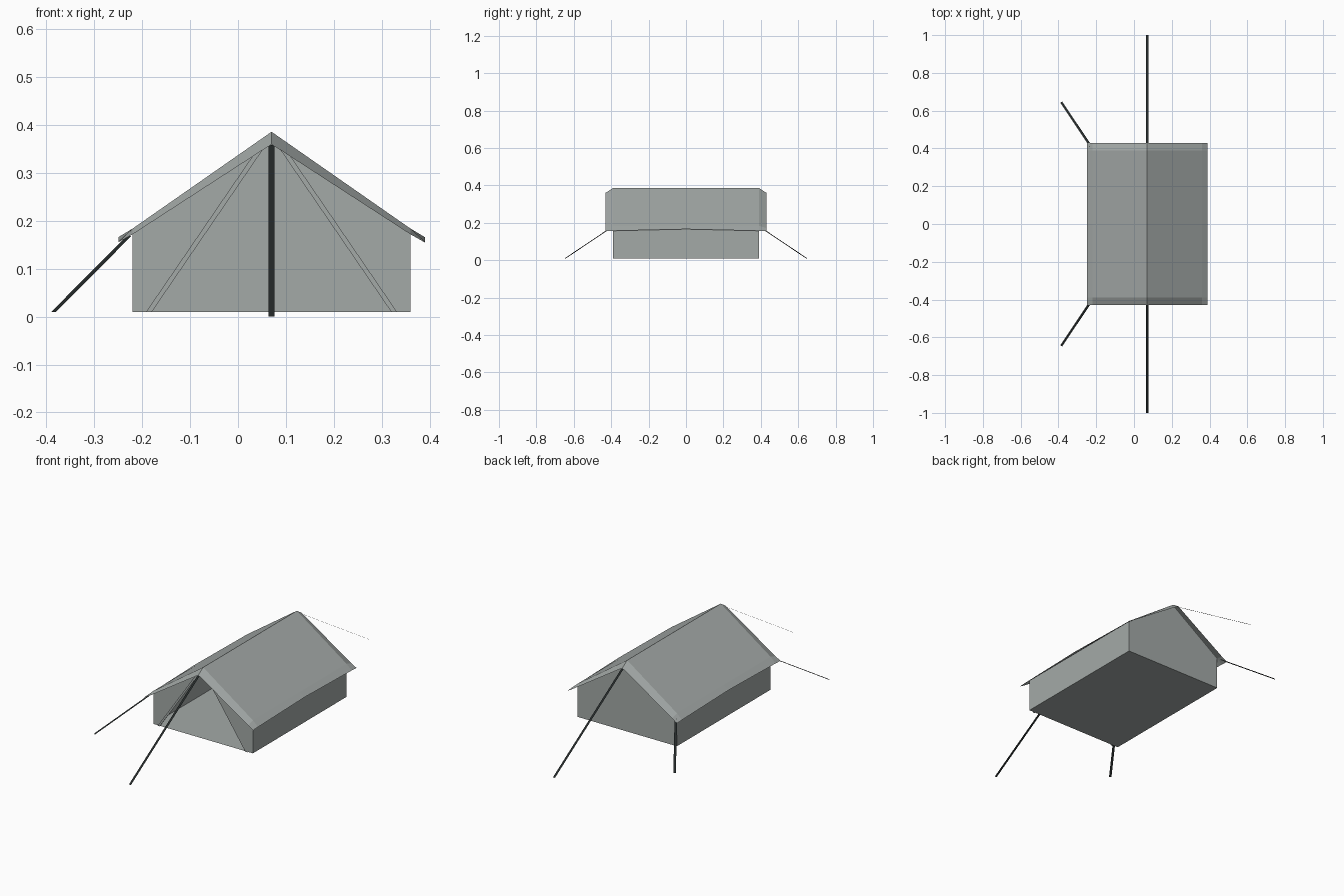
import bpy
from mathutils import Vector

if "Cube" in bpy.data.objects:
    bpy.data.objects.remove(bpy.data.objects["Cube"])

CX = 0.07                      # x of the ridge
HW, EAVE = 0.29, 0.32          # half widths of the body and of the fly
Y0, Y1 = 0.39, 0.43            # half lengths of the body and of the fly
BASE = 0.01


def material(name, rgb):
    m = bpy.data.materials.new(name)
    m.diffuse_color = (*rgb, 1)
    m.use_nodes = True
    m.node_tree.nodes["Principled BSDF"].inputs["Base Color"].default_value = m.diffuse_color
    return m


canvas = material("grey canvas", (0.37, 0.40, 0.39))
black = material("black webbing", (0.018, 0.023, 0.023))


def mesh(name, verts, faces, mat):
    me = bpy.data.meshes.new(name)
    me.from_pydata(verts, [], faces)
    me.materials.append(mat)
    ob = bpy.data.objects.new(name, me)
    bpy.context.collection.objects.link(ob)
    return ob


def ribbon(name, a, b, side, mat):
    """Flat strap from a to b, widened by the vector side."""
    a, b, s = Vector(a), Vector(b), Vector(side)
    return mesh(name, [a - s, a + s, b + s, b - s], [(0, 1, 2, 3)], mat)


# Rain fly: sloped sheet, with eaves and ends drooping past the body
offsets = [-EAVE, -HW, 0, HW, EAVE]
stations = {-Y1: (0.155, 0.172, 0.36), -Y0: (0.157, 0.184, 0.386),
            0: (0.166, 0.184, 0.386),
            Y0: (0.157, 0.184, 0.386), Y1: (0.155, 0.172, 0.36)}
verts = []
for y, (eave, wall, ridge) in stations.items():
    for dx, z in zip(offsets, (eave, wall, ridge, wall, eave)):
        verts.append((CX + dx, y, z))
faces = [(5 * r + c, 5 * r + c + 1, 5 * r + c + 6, 5 * r + c + 5)
         for r in range(4) for c in range(4)]
mesh("rain_fly", verts, faces, canvas)

# Floor
mesh("floor", [(CX - HW, -Y0, BASE), (CX + HW, -Y0, BASE),
               (CX + HW, Y0, BASE), (CX - HW, Y0, BASE)], [(0, 1, 2, 3)], canvas)

# Back gable wall
mesh("back_wall", [(CX + HW, Y0, BASE), (CX - HW, Y0, BASE), (CX - HW, Y0, 0.18),
                   (CX, Y0, 0.382), (CX + HW, Y0, 0.18)], [(0, 1, 2, 3, 4)], canvas)

for s, side in ((-1, "left"), (1, "right")):
    x = CX + s * HW
    # Side wall
    order = (0, 1, 2, 3) if s > 0 else (3, 2, 1, 0)
    mesh(side + "_wall", [(x, -Y0, BASE), (x, Y0, BASE), (x, Y0, 0.182),
                          (x, -Y0, 0.182)], [order], canvas)
    # Front wall panel beside the open triangular door
    order = (3, 2, 1, 0) if s > 0 else (0, 1, 2, 3)
    mesh(side + "_front_panel",
         [(x, -Y0, BASE), (CX + s * 0.25, -Y0, BASE), (CX, -Y0, 0.38),
          (x, -Y0, 0.18)], [order], canvas)
    # Tied-back door flap along the opening edge
    ribbon(side + "_door_flap", (CX + s * 0.256, -Y0 - 0.006, BASE),
           (CX + s * 0.02, -Y0 - 0.006, 0.355), (0.006, 0, 0), canvas)

for s, end in ((-1, "front"), (1, "back")):
    # Ridge guy line
    ribbon(end + "_ridge_strap", (CX, s * 0.425, 0.358), (CX, s, 0.0),
           (0.006, 0, 0), black)
    # Corner guy line
    ribbon(end + "_corner_strap", (-0.228, s * 0.41, 0.168), (-0.385, s * 0.645, 0.01),
           (0.005, -s * -0.0035, 0), black)
